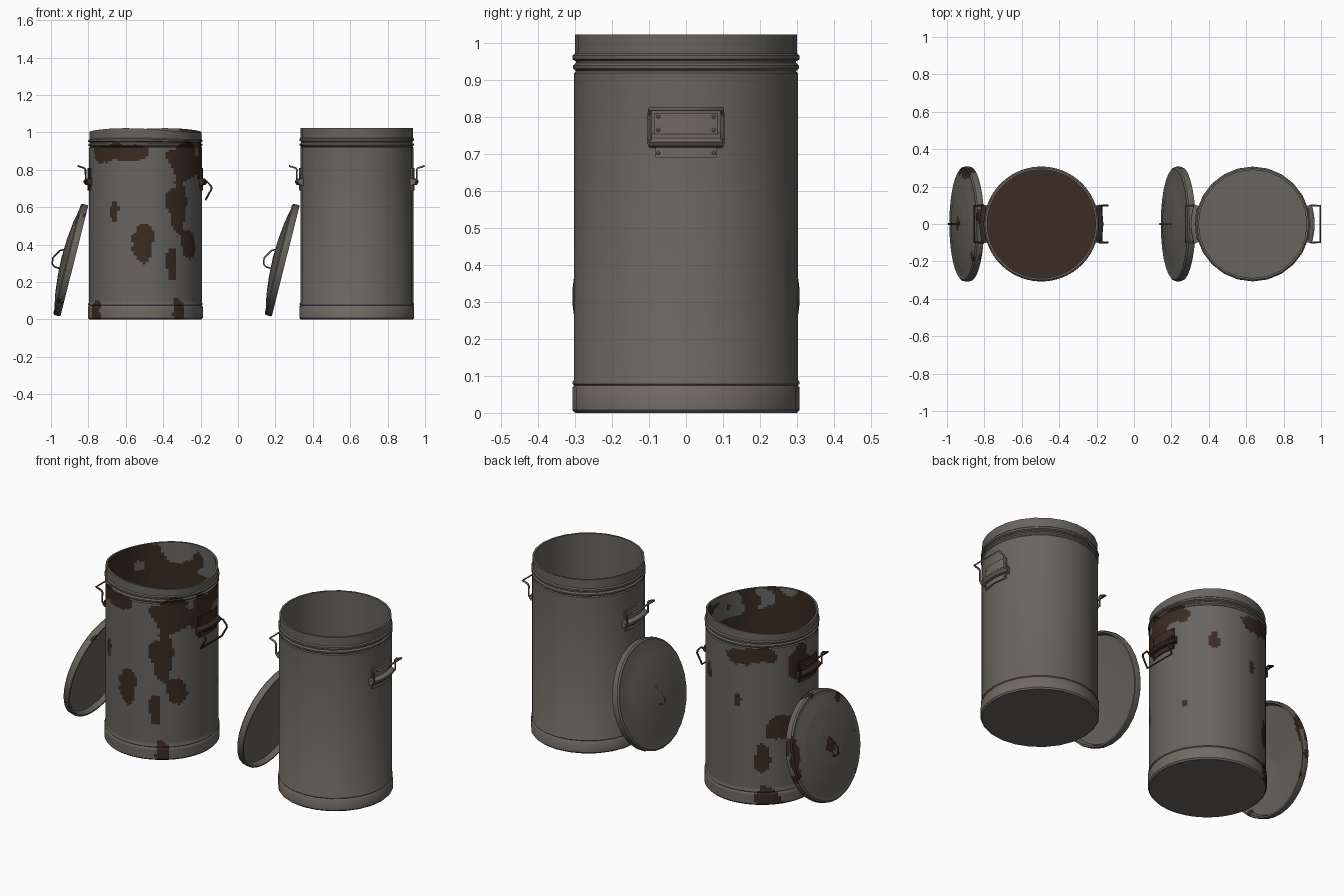
import bpy, bmesh, math
from mathutils import Vector, noise

cube = bpy.data.objects.get("Cube")
if cube:
    bpy.data.objects.remove(cube, do_unlink=True)


def material(name, rgb):
    m = bpy.data.materials.new(name)
    m.use_nodes = True
    m.diffuse_color = (*rgb, 1)
    m.node_tree.nodes["Principled BSDF"].inputs["Base Color"].default_value = (*rgb, 1)
    return m


STEEL, WARM, RUST = 0, 1, 2
MATS = [material("grey_steel", (0.14, 0.13, 0.115)),
        material("warm_steel", (0.165, 0.143, 0.125)),
        material("brown_rust", (0.043, 0.025, 0.016))]


def smooth(obj, angle=40):
    bpy.ops.object.select_all(action='DESELECT')
    obj.select_set(True)
    bpy.context.view_layer.objects.active = obj
    bpy.ops.object.shade_smooth_by_angle(angle=math.radians(angle))


def resample(profile, step):
    pts = [Vector(profile[0])]
    for a, b in zip(profile, profile[1:]):
        a, b = Vector(a), Vector(b)
        n = max(1, math.ceil((b - a).length / step))
        pts += [a.lerp(b, i / n) for i in range(1, n + 1)]
    return pts


def lathe(name, profile, segs, rule, step=9, arc=None, warp=None):
    """Spin (radius, z) points; an arc (in degrees) gives a capped closed strip."""
    pts = resample(profile, step)
    start, span = arc if arc else (0, 360)
    count = segs + 1 if arc else segs
    bm = bmesh.new()
    rings = []
    for i in range(count):
        a = math.radians(start + span * i / segs)
        rings.append([bm.verts.new((r * math.cos(a), r * math.sin(a), z)) for r, z in pts])
    for i in range(segs):
        p, q = rings[i], rings[(i + 1) % count]
        for j in range(len(pts) - 1):
            bm.faces.new((p[j], q[j], q[j + 1], p[j + 1]))
        if arc:
            bm.faces.new((p[-1], q[-1], q[0], p[0]))
    if arc:
        bm.faces.new(rings[0])
        bm.faces.new(rings[-1])
    bmesh.ops.remove_doubles(bm, verts=bm.verts, dist=1e-5)
    bmesh.ops.recalc_face_normals(bm, faces=bm.faces)
    for f in bm.faces:
        f.material_index = rule(f.calc_center_median())
    if warp:
        for v in bm.verts:
            v.co = warp(v.co)
    mesh = bpy.data.meshes.new(name)
    bm.to_mesh(mesh)
    bm.free()
    for m in MATS:
        mesh.materials.append(m)
    obj = bpy.data.objects.new(name, mesh)
    bpy.context.collection.objects.link(obj)
    smooth(obj)
    return obj


def wire(name, points, radius, mat):
    cu = bpy.data.curves.new(name, 'CURVE')
    cu.dimensions = '3D'
    cu.bevel_depth = radius
    cu.bevel_resolution = 1
    cu.use_fill_caps = True
    sp = cu.splines.new('POLY')
    sp.points.add(len(points) - 1)
    for p, co in zip(sp.points, points):
        p.co = (*co, 1)
    cu.materials.append(MATS[mat])
    obj = bpy.data.objects.new(name, cu)
    bpy.context.collection.objects.link(obj)
    return obj


# Rust blotches on the can wall: angle, height, half angle, half height
BLOTCHES = [(-122, .89, 32, .05), (-45, .84, 24, .1), (-57, .62, 13, .14),
            (-123, .57, 5, .055), (-94, .41, 11, .1), (-61, .3, 8, .08),
            (-40, .4, 10, .075), (-10, .82, 18, .11), (10, .89, 22, .05),
            (57, .7, 6, .055), (99, .61, 5, .04), (125, .28, 9, .085),
            (142, .45, 13, .09), (112, .87, 28, .05), (168, .8, 16, .1),
            (-178, .45, 6, .08), (27, .35, 3, .02),
            (-55, .03, 8, .09), (-150, .03, 9, .09), (128, .03, 17, .08)]


def grain(co, scale):
    return noise.noise(co * scale) + 0.5 * noise.noise(co * scale * 2.3)


def clean_can(co):
    return WARM if co.z < .075 and co.xy.length > .296 else STEEL


def rusty_can(co):
    r = co.xy.length
    if r < .293 and co.z > .02:
        return STEEL if co.z > .86 and grain(co, 5) > .05 + (1 - co.z) else RUST
    if co.z > .965 or co.z < .001:
        return STEEL
    a = math.degrees(math.atan2(co.y, co.x))
    g = grain(co, 11) * .9
    for a0, z0, ha, hz in BLOTCHES:
        da = (a - a0 + 180) % 360 - 180
        if (da / ha) ** 2 + ((co.z - z0) / hz) ** 2 + g < 1:
            return RUST
    return clean_can(co)


def rusty_lid(co):
    r = co.xy.length
    if co.z > .06 and r < .035 + .02 * grain(co, 30):
        return RUST
    return RUST if r > .25 and grain(co + Vector((3, 1, 0)), 9) > .36 else STEEL


def dented(co):
    k = max(0, min(1, (co.z - .93) / .09))
    a = math.atan2(co.y, co.x)
    return co + Vector((0, 0, -k * .012 * (1 + math.sin(2 * a + 2.3))))


# Can shell: base band, beads, wall, rim, inner wall and floor
CAN = [(0, 0), (.3, 0), (.307, .008), (.307, .068), (.302, .074), (.306, .078),
       (.306, .084), (.302, .09), (.302, .918), (.297, .923), (.305, .93),
       (.305, .938), (.297, .945), (.297, .95), (.306, .955), (.306, .965),
       (.3, .971), (.3, 1.022), (.289, 1.022), (.289, .03), (0, .03)]
# Lid: dished underside, rim band and shallow dome
LID = [(0, .058), (.285, .028), (.295, 0), (.304, 0), (.307, .008), (.306, .034),
       (.297, .041), (.28, .04), (.2, .056), (.1, .067), (0, .071)]
# Handle bracket: riveted plate, rolled barrel, lower flange
PLATE = [(.296, .81), (.309, .81), (.309, .752), (.296, .752)]
BARREL = [(.296, .756), (.318, .752), (.33, .742), (.331, .732), (.322, .72), (.296, .714)]
FLANGE = [(.296, .716), (.309, .716), (.309, .69), (.296, .69)]


def rivet(name, angle, z, mat):
    a = math.radians(angle)
    bpy.ops.mesh.primitive_uv_sphere_add(segments=8, ring_count=6, radius=.005,
                                         location=(.309 * math.cos(a), .309 * math.sin(a), z))
    obj = bpy.context.object
    obj.name = name
    obj.data.materials.append(MATS[mat])
    smooth(obj)
    return obj


def handle(prefix, side, mat, wire_mat, bent):
    mid = 0 if side > 0 else 180
    parts = []
    for part, prof, half in (("plate", PLATE, 16), ("barrel", BARREL, 18.5), ("flange", FLANGE, 15.5)):
        parts.append(lathe(f"{prefix}_{part}", prof, 8, lambda co: mat, arc=(mid - half, 2 * half)))
    for s in (-1, 1):
        for z in (.8, .764, .702):
            parts.append(rivet(f"{prefix}_rivet", mid + s * 14, z, mat))
    if bent:
        half_loop = [(.31, .735), (.328, .738), (.352, .712), (.354, .698), (.322, .64)]
    else:
        half_loop = [(.308, .735), (.32, .742), (.32, .8), (.327, .809), (.36, .82)]
    loop = [(side * x, -.098, z) for x, z in half_loop]
    loop += [(x, -y, z) for x, y, z in reversed(loop)]
    loop.append(loop[0])
    parts.append(wire(f"{prefix}_grip", loop, .0055, wire_mat))
    return parts


def bin_set(prefix, x, rusty):
    segs, step = (120, .012) if rusty else (24, 9)
    parts = [lathe(f"{prefix}_can", CAN, segs, rusty_can if rusty else clean_can, step,
                   warp=dented if rusty else None)]
    for side, label in ((1, "left"), (-1, "right")):
        parts += handle(f"{prefix}_{label}_handle", side, RUST if rusty else WARM,
                        RUST if rusty else STEEL, rusty and side > 0)
    for p in parts:
        p.location.x += x
    # Lid leaning against the can
    lid = lathe(f"{prefix}_lid", LID, segs if rusty else 28,
                rusty_lid if rusty else lambda co: STEEL, step)
    grip = wire(f"{prefix}_lid_grip",
                [(-.058, 0, .06), (-.056, 0, .095), (-.045, 0, .11), (-.012, 0, .116),
                 (.035, 0, .088), (.05, 0, .06)], .005, RUST if rusty else STEEL)
    for obj in (lid, grip):
        obj.location = (x - .38, 0, .3125)
        obj.rotation_euler.y = math.radians(-75.9)


bin_set("clean", .635, False)
bin_set("rusty", -.495, True)
